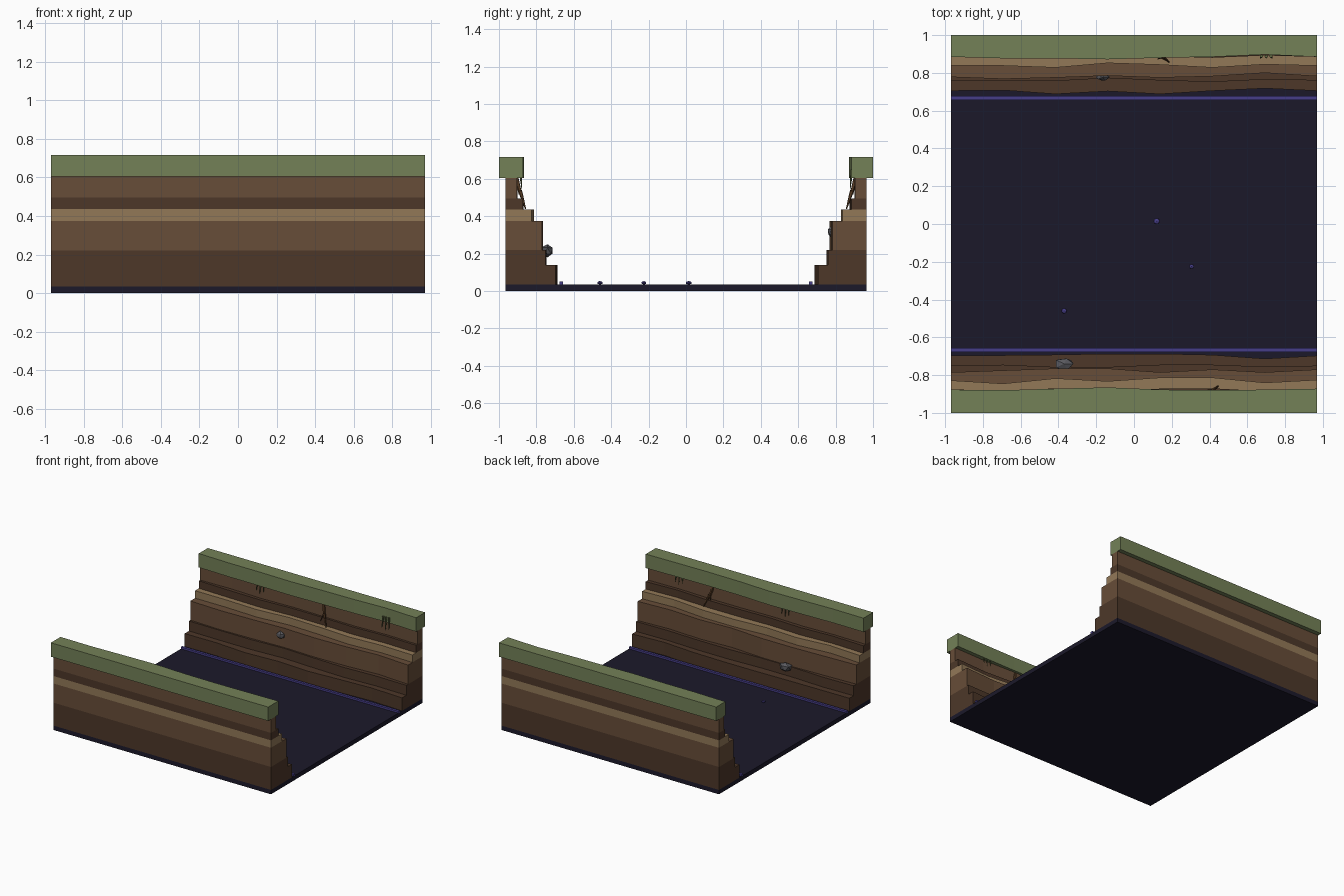
import bpy, bmesh, math, random
from mathutils import Vector

if "Cube" in bpy.data.objects:
    bpy.data.objects.remove(bpy.data.objects["Cube"])

random.seed(4)
HALF = 0.97


def material(name, rgb):
    m = bpy.data.materials.new(name)
    m.diffuse_color = [(c / 255) ** 2.2 for c in rgb] + [1]
    m.use_nodes = True
    m.node_tree.nodes["Principled BSDF"].inputs["Base Color"].default_value = m.diffuse_color
    return m


GRASS = material("grass", (115, 128, 88))
SOIL = material("soil", (103, 78, 59))
DARK = material("dark_soil", (78, 58, 45))
SAND = material("sand", (145, 120, 88))
FLOOR = material("floor", (33, 31, 46))
GLOW = material("violet", (72, 64, 135))
ROCK = material("rock", (90, 90, 95))
ROOT = material("root", (82, 58, 38))
TUFT = material("tuft", (96, 104, 68))


def finish(bm, name, mat):
    bmesh.ops.recalc_face_normals(bm, faces=bm.faces[:])
    me = bpy.data.meshes.new(name)
    bm.to_mesh(me)
    bm.free()
    me.materials.append(mat)
    ob = bpy.data.objects.new(name, me)
    bpy.context.collection.objects.link(ob)
    return ob


def prism(name, outline, z0, z1, mat):
    bm = bmesh.new()
    face = bm.faces.new([bm.verts.new((x, y, z0)) for x, y in outline])
    ext = bmesh.ops.extrude_face_region(bm, geom=[face])
    verts = [v for v in ext["geom"] if isinstance(v, bmesh.types.BMVert)]
    bmesh.ops.translate(bm, verts=verts, vec=(0, 0, z1 - z0))
    return finish(bm, name, mat)


def box(name, y0, y1, z0, z1, mat):
    return prism(name, [(-HALF, y0), (HALF, y0), (HALF, y1), (-HALF, y1)], z0, z1, mat)


def layer(name, side, outer, inner, z0, z1, mat):
    n = len(inner) - 1
    edge = [(-HALF + 2 * HALF * i / n, side * y) for i, y in enumerate(inner)]
    prism(name, [(HALF, side * outer), (-HALF, side * outer)] + edge, z0, z1, mat)


def stone(name, loc, size, mat, subdiv=1, jitter=0.0):
    bm = bmesh.new()
    bmesh.ops.create_icosphere(bm, subdivisions=subdiv, radius=1)
    for v in bm.verts:
        v.co *= 1 + random.uniform(-jitter, jitter)
    ob = finish(bm, name, mat)
    ob.location, ob.scale = loc, size


def spike(name, a, b, r, mat, tip=0.3):
    a, b = Vector(a), Vector(b)
    bm = bmesh.new()
    bmesh.ops.create_cone(bm, cap_ends=True, segments=5, radius1=r,
                          radius2=r * tip, depth=(b - a).length)
    ob = finish(bm, name, mat)
    ob.location = (a + b) / 2
    ob.rotation_euler = (b - a).to_track_quat('Z', 'Y').to_euler()


# trench floor and glowing edge strips
box("trench_floor", -0.965, 0.965, 0, 0.035, FLOOR)
for s in (-1, 1):
    box("edge_strip", s * 0.667 - 0.01, s * 0.667 + 0.01, 0.033, 0.05, GLOW)

# stacked earth layers: z range, material, wavy inner edge on front and back walls
bands = [
    ("lower_bank", 0.035, 0.14, DARK,
     [.697, .695, .692, .687, .687, .693, .713, .697],
     [.705, .708, .688, .703, .688, .705, .718, .705]),
    ("dark_bank", 0.14, 0.22, DARK,
     [.75, .745, .757, .757, .745, .745, .755, .75],
     [.76, .757, .757, .772, .76, .752, .765, .76]),
    ("soil_bank", 0.22, 0.375, SOIL,
     [.785, .775, .765, .765, .785, .77, .785, .77],
     [.778, .768, .775, .785, .775, .782, .80, .782]),
    ("sand_seam", 0.375, 0.435, SAND,
     [.828, .845, .817, .832, .813, .813, .84, .825],
     [.838, .838, .828, .852, .843, .828, .845, .838]),
    ("dark_seam", 0.435, 0.495, DARK,
     [.875, .885, .87, .88, .872, .87, .885, .872],
     [.888, .88, .875, .89, .888, .88, .892, .885]),
    ("upper_soil", 0.495, 0.605, SOIL,
     [.905, .91, .90, .908, .90, .90, .91, .904],
     [.904, .91, .90, .91, .904, .90, .912, .904]),
]
for name, z0, z1, mat, front, back in bands:
    layer("front_" + name, -1, 0.965, front, z0, z1, mat)
    layer("back_" + name, 1, 0.965, back, z0, z1, mat)

# overhanging turf
layer("front_turf", -1, 1.0, [.877, .88, .872, .865, .877, .88, .877, .872],
      0.605, 0.717, GRASS)
layer("back_turf", 1, 1.0, [.885, .877, .877, .872, .88, .885, .897, .885],
      0.605, 0.717, GRASS)

# rocks embedded in the banks
stone("front_rock", (-0.37, -0.74, 0.215), (.055, .035, .038), ROCK, 1, 0.15)
stone("back_rock", (-0.165, 0.777, 0.315), (.038, .02, .032), ROCK, 1, 0.12)

# glowing pebbles on the floor
for x, y, r in ((.12, .015, .018), (.305, -.225, .014), (-.37, -.46, .016)):
    stone("glow_pebble", (x, y, 0.044), (r, r, 0.01), GLOW)

# exposed roots with a side branch
for s, x in ((1, 0.13), (-1, 0.39)):
    spike("root", (x, s * .905, .60), (x + .02, s * .885, .52), .012, ROOT, 0.8)
    spike("root_end", (x + .02, s * .885, .53), (x + .055, s * .858, .44), .011, ROOT)
    spike("root_branch", (x + .02, s * .885, .54), (x - .005, s * .873, .47), .007, ROOT)

# hanging turf blades
for s, x in ((1, 0.70), (1, -0.42), (-1, -0.27), (-1, 0.68)):
    for i in (-1, 0, 1):
        spike("hanging_blade", (x + i * .025, s * .888, .65),
              (x + i * .032, s * .878, .545 + .015 * abs(i)), .009, TUFT, 0.2)
